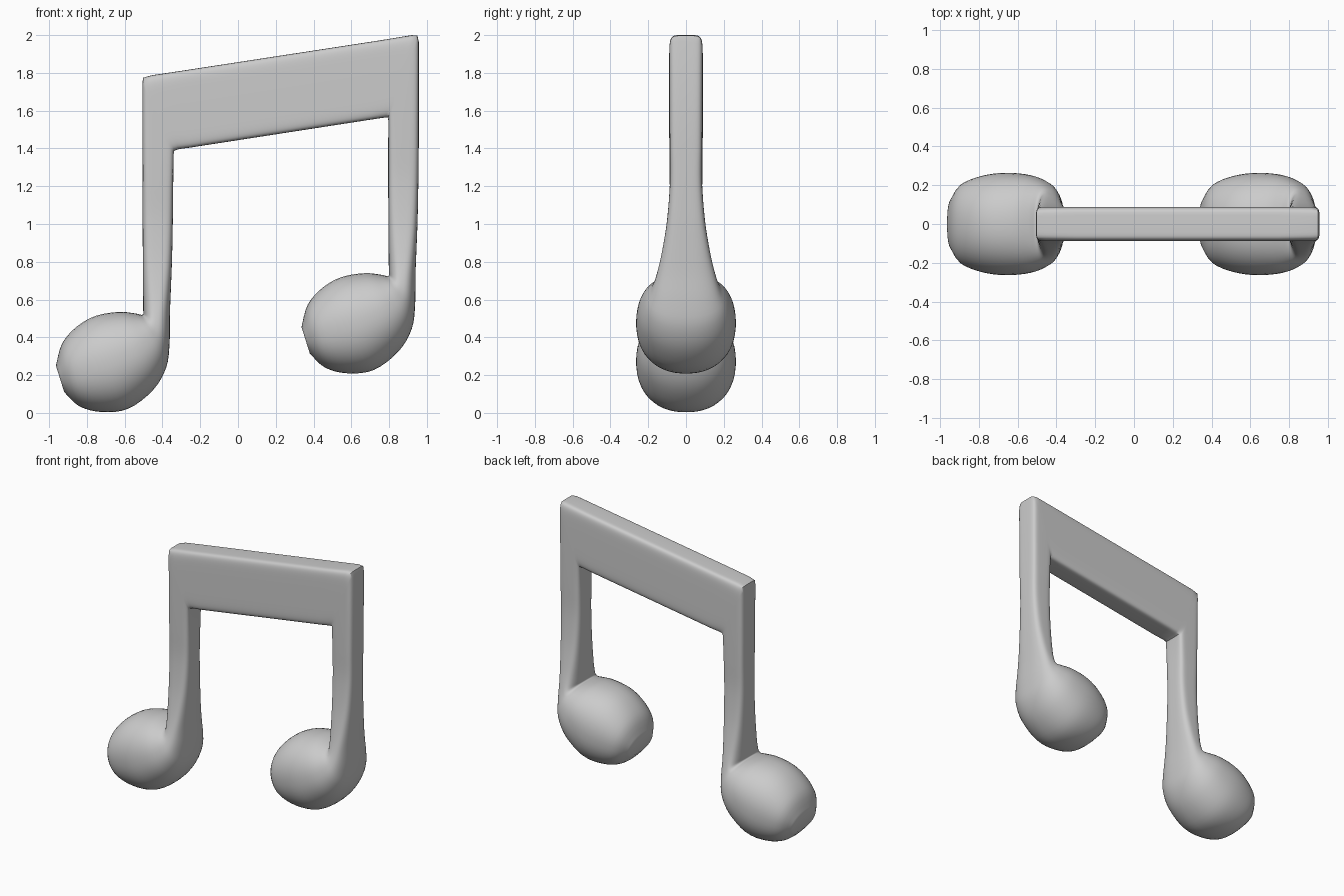
import bpy, bmesh, math

# Cross-sections: (x1, z1, x2, z2, half thickness, squareness)
# Left head tip up to the middle of the left stem
LEG = [
    (-0.964, 0.250, -0.920, 0.110, 0.125, 2.2),
    (-0.930, 0.370, -0.840, 0.035, 0.205, 2.2),
    (-0.850, 0.460, -0.720, 0.004, 0.247, 2.2),
    (-0.750, 0.515, -0.580, 0.022, 0.264, 2.2),
    (-0.630, 0.535, -0.450, 0.120, 0.252, 2.2),
    (-0.545, 0.527, -0.380, 0.240, 0.218, 2.3),
    (-0.505, 0.520, -0.362, 0.370, 0.182, 2.5),
    (-0.502, 0.550, -0.360, 0.530, 0.152, 2.8),
    (-0.503, 0.660, -0.355, 0.660, 0.125, 3.3),
    (-0.504, 0.820, -0.349, 0.820, 0.100, 4.0),
    (-0.505, 1.020, -0.345, 1.020, 0.085, 4.5),
    (-0.505, 1.200, -0.343, 1.200, 0.086, 5.0),
]
# Mitred corners and slanted beam
BEAM = [
    (-0.506, 1.740, -0.341, 1.370, 0.089, 6.0),
    (-0.503, 1.774, -0.337, 1.388, 0.089, 6.5),
    (-0.460, 1.787, -0.315, 1.396, 0.089, 7.0),
    (-0.300, 1.811, -0.250, 1.405, 0.089, 8.0),
    (0.750, 1.972, 0.700, 1.552, 0.089, 8.0),
    (0.920, 2.000, 0.780, 1.564, 0.089, 7.0),
    (0.950, 1.997, 0.794, 1.563, 0.089, 6.5),
    (0.957, 1.965, 0.796, 1.545, 0.089, 6.0),
]
SIDES = 48


def smooth_sections(secs, steps=4):
    out = []
    for i in range(len(secs) - 1):
        p0, p1 = secs[max(i - 1, 0)], secs[i]
        p2, p3 = secs[i + 1], secs[min(i + 2, len(secs) - 1)]
        for k in range(steps):
            t = k / steps
            out.append(tuple(
                0.5 * (2 * b + (c - a) * t + (2 * a - 5 * b + 4 * c - d) * t**2
                       + (3 * b - a - 3 * c + d) * t**3)
                for a, b, c, d in zip(p0, p1, p2, p3)))
    out.append(secs[-1])
    return out


def ring(bm, sec):
    x1, z1, x2, z2, half, n = sec
    verts = []
    for k in range(SIDES):
        a = 2 * math.pi * (k + 0.5) / SIDES
        u = math.copysign(abs(math.cos(a)) ** (2 / n), math.cos(a))
        v = math.copysign(abs(math.sin(a)) ** (2 / n), math.sin(a))
        verts.append(bm.verts.new(((x1 + x2) / 2 + u * (x1 - x2) / 2, half * v,
                                   (z1 + z2) / 2 + u * (z1 - z2) / 2)))
    return verts


# The right leg repeats the left one, shifted and walked back down
left = smooth_sections(LEG)
right = [(c + 1.30, d + 0.205, a + 1.30, b + 0.205, h, n)
         for a, b, c, d, h, n in LEG]
# swapping ends keeps the outer edge on the outer side of the right stem
right = smooth_sections(right)[::-1]

# Single continuous skin through head, stem, beam, stem and head
bm = bmesh.new()
rings = [ring(bm, s) for s in left + BEAM + right]
for r0, r1 in zip(rings, rings[1:]):
    for k in range(SIDES):
        j = (k + 1) % SIDES
        bm.faces.new((r0[k], r0[j], r1[j], r1[k]))
bm.faces.new(rings[0])
bm.faces.new(rings[-1])
bmesh.ops.recalc_face_normals(bm, faces=bm.faces)

mesh = bpy.data.meshes.new("beamed_note")
bm.to_mesh(mesh)
bm.free()
note = bpy.data.objects.new("beamed_note", mesh)
bpy.context.collection.objects.link(note)
bpy.context.view_layer.objects.active = note
note.select_set(True)
bpy.ops.object.shade_smooth_by_angle(angle=math.radians(50))
